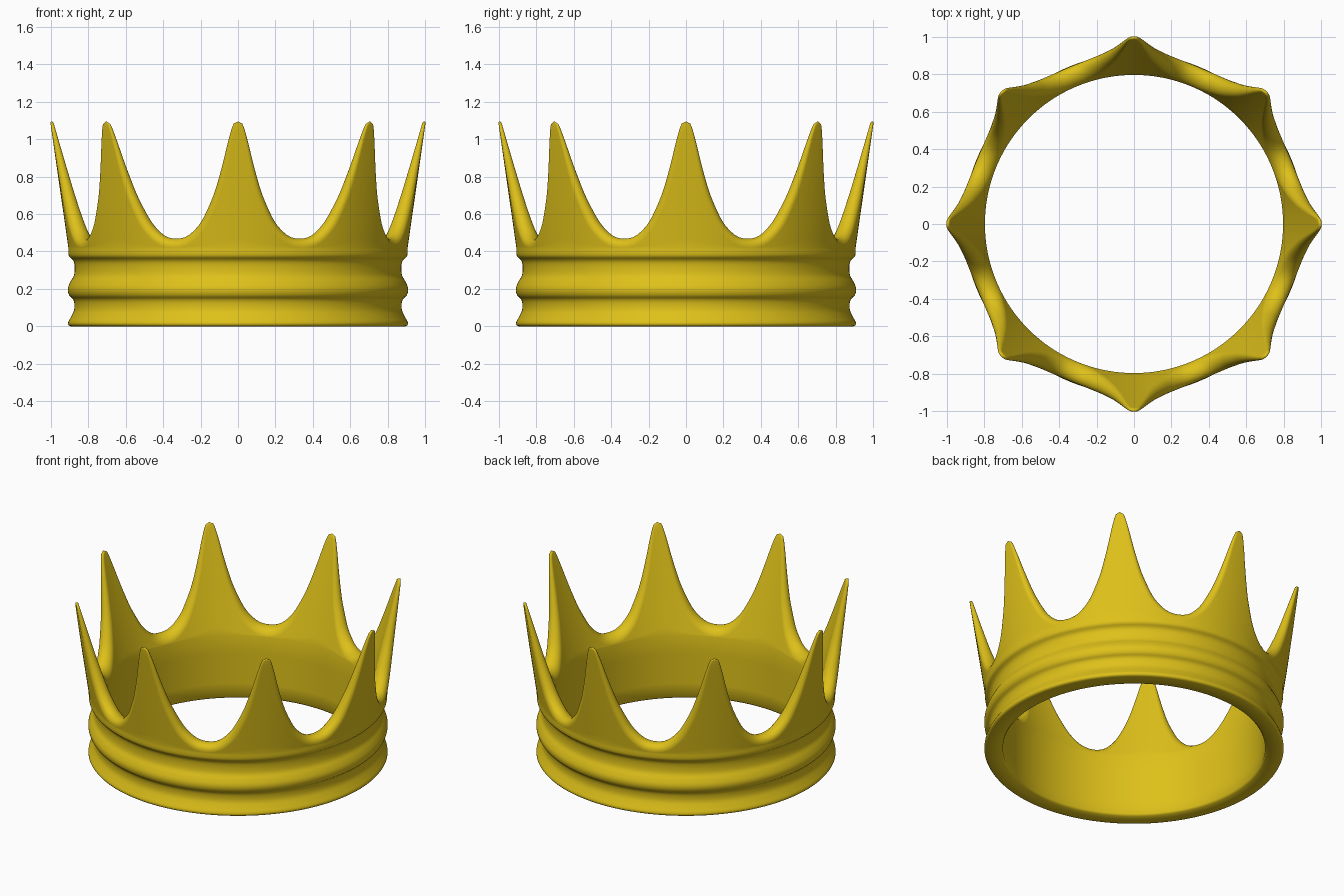
import bpy, bmesh, math
from mathutils import Vector

if "Cube" in bpy.data.objects:
    bpy.data.objects.remove(bpy.data.objects["Cube"])

SPIKES, N = 8, 28          # spikes, columns per half spike
R = 0.9                    # reference radius for arc length -> angle
Z0, Z1 = 0.42, 1.095       # top of band, tip of spikes
VALLEY = math.pi / SPIKES * R


def smooth_curve(pts, n):
    """Catmull-Rom through pts, resampled to n+1 points of even length."""
    p = [Vector(q) for q in pts]
    dense = []
    for i in range(len(p) - 1):
        b, c = p[i], p[i + 1]
        # mirror past the ends so the joints stay level
        a = p[i - 1] if i else Vector((2 * b.x - c.x, c.y))
        d = p[i + 2] if i + 2 < len(p) else Vector((2 * c.x - b.x, b.y))
        for k in range(30):
            t = k / 30
            dense.append(0.5 * (2 * b + (c - a) * t + (2 * a - 5 * b + 4 * c - d) * t * t
                                + (3 * b - a - 3 * c + d) * t ** 3))
    dense.append(p[-1])
    cum = [0]
    for a, b in zip(dense, dense[1:]):
        cum.append(cum[-1] + (b - a).length)
    out, j = [], 0
    for k in range(n + 1):
        s = cum[-1] * k / n
        while j < len(cum) - 2 and cum[j + 1] < s:
            j += 1
        f = (s - cum[j]) / max(cum[j + 1] - cum[j], 1e-9)
        out.append(dense[j].lerp(dense[j + 1], min(f, 1)))
    return out


# Wall leans outward and thins toward the tips
def wall(z):
    t = max(0, (z - Z0) / (Z1 - Z0))
    outer, inner = 0.907 + 0.097 * t, 0.797 + 0.191 * t
    return (outer + inner) / 2, (outer - inner) / 2


# Half spike outline: (arc length from spike centre, height)
outline = smooth_curve([(0, Z1), (0.022, 1.082), (0.046, 1.0), (0.07, 0.9), (0.097, 0.8),
                        (0.13, 0.7), (0.177, 0.6), (0.212, 0.545), (0.262, 0.497),
                        (0.305, 0.475), (VALLEY, 0.469)], N)
# Band profile: (radius, height), with two grooves
band = smooth_curve([(0.895, 0.0), (0.908, 0.008), (0.908, 0.022), (0.893, 0.05), (0.877, 0.085),
                     (0.875, 0.12), (0.882, 0.145), (0.9, 0.162), (0.909, 0.185), (0.908, 0.21),
                     (0.895, 0.24), (0.878, 0.27), (0.873, 0.305), (0.876, 0.34), (0.886, 0.358),
                     (0.902, 0.372), (0.907, 0.39), (0.907, Z0)], 48)


def column(k):
    """Closed cross-section loop for column k as (radius, arc, z)."""
    sign, i = (-1 if k < 0 else 1), abs(k)
    o = outline[i]
    base = Vector((0.5 * VALLEY * i / N + 0.5 * o.x, Z0))
    a, b = outline[max(i - 1, 0)], outline[min(i + 1, N)]
    tan = (b - a).normalized()
    if i in (0, N):
        tan = Vector((1, 0))
    inward = Vector((tan.y, -tan.x))
    rho = wall(o.y)[1] * 0.9
    rim = o + inward * rho
    rim.x = max(rim.x, 0)
    # rows from the band up to the rounded rim: (position, thickness share)
    rows = [(base.lerp(rim, j / 14), 1) for j in range(1, 15)]
    for j in range(1, 6):
        ang = math.pi / 2 * j / 6
        q = o + inward * rho * (1 - math.sin(ang))
        rows.append((Vector((max(q.x, 0), q.y)), math.cos(ang)))
    loop = [(p.x, base.x, p.y) for p in band]
    for q, f in rows:
        m, h = wall(q.y)
        loop.append((m + h * f, q.x, q.y))
    loop.append((wall(o.y)[0], o.x, o.y))
    for q, f in reversed(rows):
        m, h = wall(q.y)
        loop.append((m - h * f, q.x, q.y))
    # straight inner wall
    for z in (Z0, 0.3, 0.2, 0.1, 0.012):
        loop.append((0.797, base.x, z))
    loop.append((0.807, base.x, 0.0))
    return [(r, sign * s, z) for r, s, z in loop]


# Crown: sweep the columns round the ring
bm = bmesh.new()
rings = []
for s in range(SPIKES):
    for k in range(-N, N):
        ring = []
        for r, arc, z in column(k):
            a = 2 * math.pi * s / SPIKES + arc / R
            ring.append(bm.verts.new((r * math.cos(a), r * math.sin(a), z)))
        rings.append(ring)
for i, ra in enumerate(rings):
    rb = rings[(i + 1) % len(rings)]
    for j in range(len(ra)):
        n = (j + 1) % len(ra)
        bm.faces.new((ra[j], rb[j], rb[n], ra[n]))
bmesh.ops.remove_doubles(bm, verts=bm.verts, dist=0.0002)
bmesh.ops.recalc_face_normals(bm, faces=bm.faces)
mesh = bpy.data.meshes.new("crown")
bm.to_mesh(mesh)
bm.free()
crown = bpy.data.objects.new("crown", mesh)
bpy.context.collection.objects.link(crown)

gold = bpy.data.materials.new("gold")
gold.diffuse_color = (0.73, 0.53, 0.01, 1)
gold.use_nodes = True
gold.node_tree.nodes["Principled BSDF"].inputs["Base Color"].default_value = gold.diffuse_color
mesh.materials.append(gold)

bpy.context.view_layer.objects.active = crown
crown.select_set(True)
bpy.ops.object.shade_smooth_by_angle(angle=math.radians(60))
